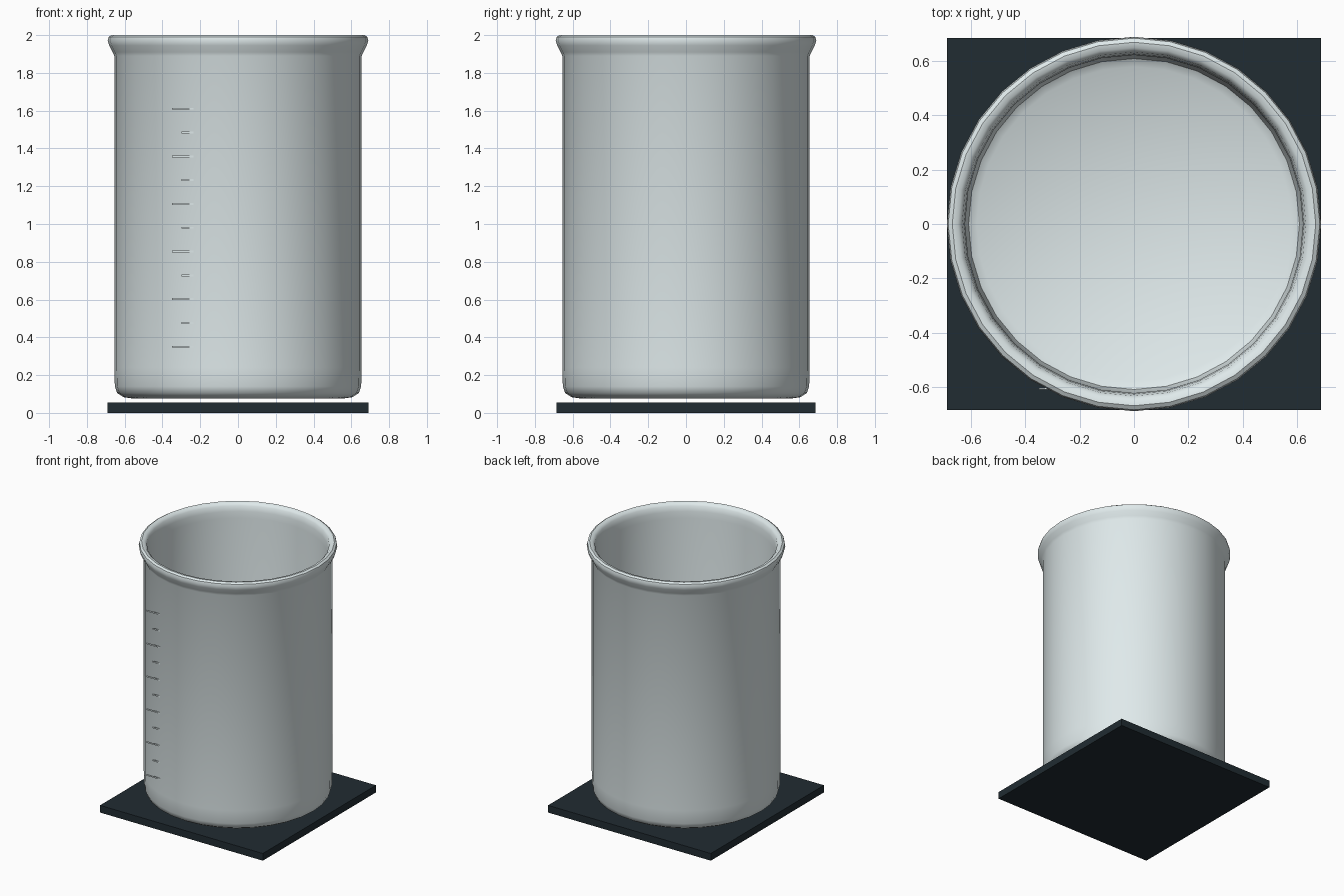
import bpy, bmesh, math

if "Cube" in bpy.data.objects:
    bpy.data.objects.remove(bpy.data.objects["Cube"])

def material(name, color):
    m = bpy.data.materials.new(name)
    m.diffuse_color = color
    m.use_nodes = True
    m.node_tree.nodes["Principled BSDF"].inputs["Base Color"].default_value = m.diffuse_color
    return m

glass = material("pale_glass", (0.74, 0.82, 0.83, 1))
dark = material("dark_base", (0.015, 0.025, 0.032, 1))

def box(name, lo, hi, mat):
    size = [b - a for a, b in zip(lo, hi)]
    bpy.ops.mesh.primitive_cube_add(size=1, location=[(a + b) / 2 for a, b in zip(lo, hi)])
    o = bpy.context.object
    o.name = name
    o.scale = size
    bpy.ops.object.transform_apply(location=False, rotation=False, scale=True)
    o.data.materials.append(mat)
    return o

def lathe(name, profile, sides, mat):
    bm = bmesh.new()
    rings = []
    for r, z in profile:
        if r == 0:
            rings.append([bm.verts.new((0, 0, z))] * sides)
        else:
            rings.append([bm.verts.new((r * math.cos(2 * math.pi * i / sides),
                                        r * math.sin(2 * math.pi * i / sides), z))
                          for i in range(sides)])
    for a, b in zip(rings, rings[1:]):
        for i in range(sides):
            j = (i + 1) % sides
            bm.faces.new(list(dict.fromkeys((a[i], a[j], b[j], b[i]))))
    bmesh.ops.recalc_face_normals(bm, faces=bm.faces)
    me = bpy.data.meshes.new(name)
    bm.to_mesh(me)
    bm.free()
    o = bpy.data.objects.new(name, me)
    bpy.context.collection.objects.link(o)
    me.materials.append(mat)
    bpy.ops.object.select_all(action='DESELECT')
    o.select_set(True)
    bpy.context.view_layer.objects.active = o
    bpy.ops.object.shade_smooth_by_angle(angle=math.radians(40))
    return o

# Square stand
box("base_plate", (-0.69, -0.685, 0), (0.69, 0.685, 0.055), dark)

# Hollow vessel: outside bottom, wall, flared lip, inside wall, inside floor
lathe("beaker", [
    (0, 0.075), (0.55, 0.075), (0.605, 0.083), (0.64, 0.105), (0.652, 0.14), (0.655, 0.24),
    (0.655, 1.89), (0.664, 1.91), (0.682, 1.945), (0.69, 1.97), (0.685, 1.99), (0.67, 2.0),
    (0.65, 1.997), (0.634, 1.98), (0.627, 1.94), (0.623, 1.89),
    (0.62, 0.2), (0.61, 0.155), (0.58, 0.135), (0, 0.13)], 32, glass)

# Graduation marks, alternating long and short
for i in range(11):
    z = 0.35 + 0.126 * i
    left = -0.35 if i % 2 == 0 else -0.30
    box(f"graduation_mark_{i + 1}", (left, -0.61, z - 0.005), (-0.22, -0.604, z + 0.005), glass)
